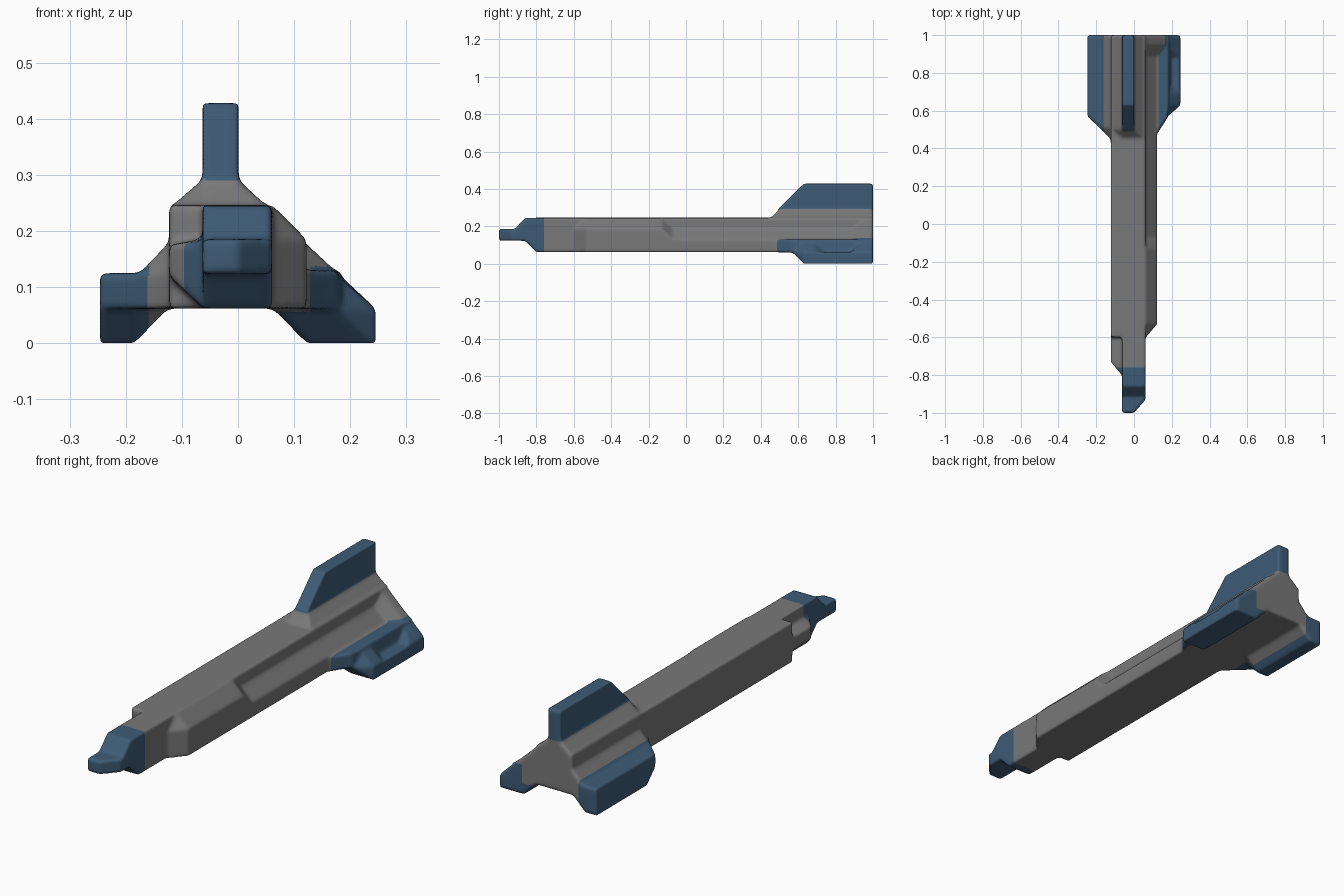
import bpy, bmesh

if "Cube" in bpy.data.objects:
    bpy.data.objects.remove(bpy.data.objects["Cube"])

shell = bmesh.new()


def loft(*sections):
    """Add a closed part from (y, [(x, z), ...]) cross-sections."""
    rings = [[shell.verts.new((x, y, z)) for x, z in pts] for y, pts in sections]
    n = len(rings[0])
    faces = [shell.faces.new(rings[0]), shell.faces.new(rings[-1][::-1])]
    for a, b in zip(rings, rings[1:]):
        for i in range(n):
            j = (i + 1) % n
            faces.append(shell.faces.new((a[i], b[i], b[j], a[j])))
    bmesh.ops.recalc_face_normals(shell, faces=faces)


def rect(x0, x1, z0, z1):
    return [(x0, z0), (x1, z0), (x1, z1), (x0, z1)]


# nose tip with one cut corner, then the stepped nose
loft((-1.0, rect(-.063, 0, .123, .186)), (-.93, rect(-.063, .061, .123, .186)),
     (-.84, rect(-.063, .061, .123, .186)))
loft((-.915, rect(-.063, .061, .123, .186)), (-.86, rect(-.063, .061, .123, .245)),
     (-.80, rect(-.063, .061, .062, .246)), (-.55, rect(-.063, .061, .062, .246)))

# central core and left half of the body
loft((-.60, rect(-.063, .061, .062, .246)), (1.0, rect(-.063, .061, .062, .246)))
loft((-.60, rect(-.123, -.04, .062, .246)), (1.0, rect(-.123, -.04, .062, .246)))

# low shoulder block beside the nose
loft((-.80, [(-.04, .062), (-.062, .062), (-.064, .12), (-.064, .18), (-.04, .19)]),
     (-.73, [(-.04, .062), (-.062, .062), (-.123, .12), (-.123, .175), (-.04, .19)]),
     (-.55, [(-.04, .062), (-.062, .062), (-.123, .12), (-.123, .175), (-.04, .19)]))


# right half of the body: chamfered in front, stepped down into a groove behind
def side(x, low, high):
    return [(.03, .062), (x, .062), (x, low), (.061, high), (.03, high)]


loft((-.60, side(.063, .185, .246)), (-.53, side(.122, .185, .246)),
     (-.13, side(.122, .185, .246)), (-.07, side(.122, .13, .19)),
     (1.0, side(.122, .13, .19)))


# raised roof under the top fin, and the top fin
def roof(z):
    return [(-.123, .2), (.056, .2), (.056, .24), (0, z), (-.063, z), (-.123, .24)]


loft((.45, roof(.242)), (.50, roof(.292)), (1.0, roof(.292)))
loft((.495, rect(-.063, .001, .25, .295)), (.63, rect(-.063, .001, .25, .428)),
     (1.0, rect(-.063, .001, .25, .428)))


# left flank and fin
def flank(x, z):
    return [(-.1, .062), (x, .062), (x, .125), (-.115, z), (-.1, z)]


loft((.45, flank(-.125, .13)), (.51, flank(-.175, .188)), (1.0, flank(-.175, .188)))


def left_fin(x, foot, z):
    return [(-.11, .125), (x, .125), (x, z), (foot, z), (-.125, .062)]


loft((.455, left_fin(-.126, -.1255, .062)), (.57, left_fin(-.246, -.185, .06)),
     (.63, left_fin(-.246, -.185, 0)), (1.0, left_fin(-.246, -.185, 0)))


# right fin with a dent in its upper face
def right_fin(x, z, mid, dent):
    return [(.06, .064), (.123, z), (x, z), (x, .062), (mid + dent, .125 - dent * 5),
            (mid, .13), (.1, .13)]


loft((.48, right_fin(.125, .061, .123, 0)), (.57, right_fin(.183, .06, .178, .002)),
     (.63, right_fin(.245, 0, .182, .002)), (.69, right_fin(.245, 0, .182, .002)),
     (.75, right_fin(.245, 0, .182, .013)), (.88, right_fin(.245, 0, .182, .013)),
     (.94, right_fin(.245, 0, .182, .002)), (1.0, right_fin(.245, 0, .182, .002)))

# full slanted plate closing the tail
tail = [(.0, .07), (.0, .291), (.245, .062), (.06, .062)]
groove_end = [(.0, .07), (.0, .25), (.14, .125), (.06, .062)]
loft((.90, groove_end), (.95, tail), (1.0, tail))

# fuse the parts into one softened skin
source_mesh = bpy.data.meshes.new("rocket_parts")
shell.to_mesh(source_mesh)
shell.free()
source = bpy.data.objects.new("rocket_parts", source_mesh)
bpy.context.collection.objects.link(source)
fuse = source.modifiers.new("fuse", 'REMESH')
fuse.mode = 'VOXEL'
fuse.voxel_size = 0.007
soften = source.modifiers.new("soften", 'SMOOTH')
soften.factor = 0.5
soften.iterations = 9
graph = bpy.context.evaluated_depsgraph_get()
skin = bpy.data.meshes.new_from_object(source.evaluated_get(graph))
bpy.data.objects.remove(source)

rocket = bpy.data.objects.new("rocket", skin)
bpy.context.collection.objects.link(rocket)

# grey body, blue nose and fins
skin.materials.clear()
for name, colour in (("body_grey", (.19, .19, .19, 1)), ("fin_blue", (.048, .105, .18, 1))):
    mat = bpy.data.materials.new(name)
    mat.diffuse_color = colour
    mat.use_nodes = True
    mat.node_tree.nodes["Principled BSDF"].inputs["Base Color"].default_value = mat.diffuse_color
    skin.materials.append(mat)
for face in skin.polygons:
    x, y, z = face.center
    nose = y < -.76
    fins = y > .45 and (z > .292 or x < -.16 or (x > .128 and z < .137)
                        or (x > .06 and z < .056))
    face.material_index = int(nose or fins)
    face.use_smooth = True
